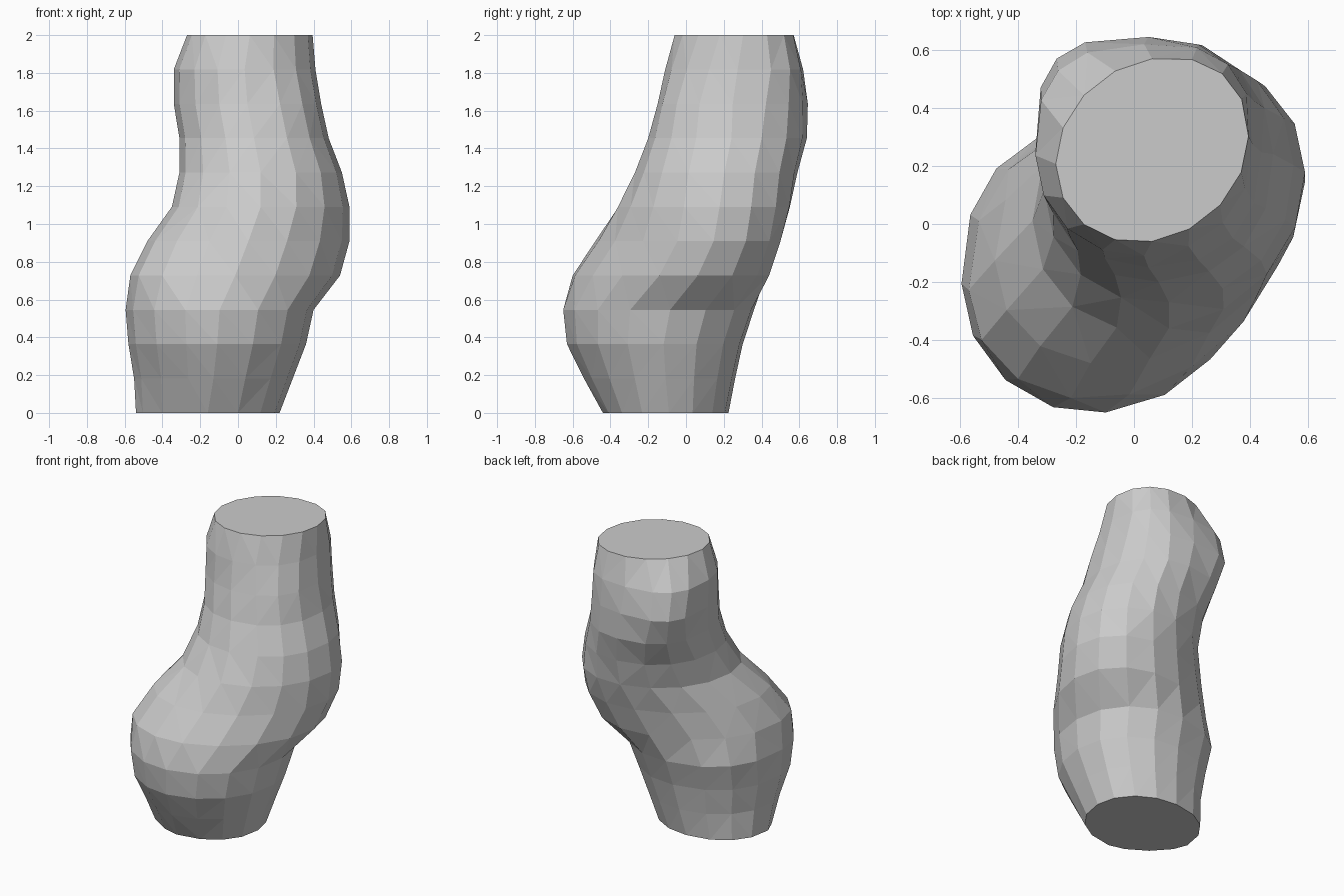
import bpy, bmesh, math

if "Cube" in bpy.data.objects:
    bpy.data.objects.remove(bpy.data.objects["Cube"])

# Cross-sections, evenly spaced in z:
# x min, x max, y min, y max, skew (tilts the oval), then the roundness of the
# back-right, back-left, front-left and front-right quarters (below 1 is squarer)
SECTIONS = [
    (-.54, .22, -.44, .225, .05, 1, .9, 1.3, .9),
    (-.55, .29, -.54, .26, .08, 1, .9, 1.2, .95),
    (-.58, .36, -.63, .30, .10, 1, .85, 1.1, .95),
    (-.595, .40, -.65, .36, .12, 1, .8, 1.05, .93),
    (-.57, .54, -.60, .44, .28, 1, .82, 1.05, 1),
    (-.48, .59, -.48, .50, .28, 1, .9, 1, 1),
    (-.35, .59, -.36, .55, .18, 1, .95, 1, .95),
    (-.31, .55, -.27, .59, .10, 1, .9, 1, .87),
    (-.31, .48, -.20, .64, .05, 1, .72, 1, .85),
    (-.34, .44, -.15, .645, .0, .85, .6, 1, .85),
    (-.34, .41, -.11, .62, .05, .75, .68, 1, .93),
    (-.27, .395, -.06, .57, .15, .92, 1, 1, 1),
]
SIDES = 16


def spow(v, e):
    return math.copysign(abs(v) ** e, v)


def fit(values, lo, hi):
    """Stretch values to run exactly from lo to hi."""
    a, b = min(values), max(values)
    return [lo + (v - a) / (b - a) * (hi - lo) for v in values]


def ring(bm, z, x0, x1, y0, y1, skew, *quarters):
    xs, ys = [], []
    for i in range(SIDES):
        t = math.tau * i / SIDES
        e = quarters[i * 4 // SIDES]
        u, v = spow(math.cos(t), e), spow(math.sin(t), e)
        xs.append(u)
        ys.append(v * math.cos(skew) + u * math.sin(skew))
    return [bm.verts.new((x, y, z)) for x, y in zip(fit(xs, x0, x1), fit(ys, y0, y1))]


# Faceted bulging column with flat ends
bm = bmesh.new()
top = len(SECTIONS) - 1
rings = [ring(bm, 2 * k / top, *s) for k, s in enumerate(SECTIONS)]
sides = []
for lo, hi in zip(rings, rings[1:]):
    for i in range(SIDES):
        j = (i + 1) % SIDES
        sides.append(bm.faces.new((lo[i], lo[j], hi[j], hi[i])))
bmesh.ops.triangulate(bm, faces=sides)
bm.faces.new(rings[0][::-1])
bm.faces.new(rings[-1])
bmesh.ops.recalc_face_normals(bm, faces=bm.faces[:])

mesh = bpy.data.meshes.new("bulging_column")
bm.to_mesh(mesh)
bm.free()
bpy.context.collection.objects.link(bpy.data.objects.new("bulging_column", mesh))
